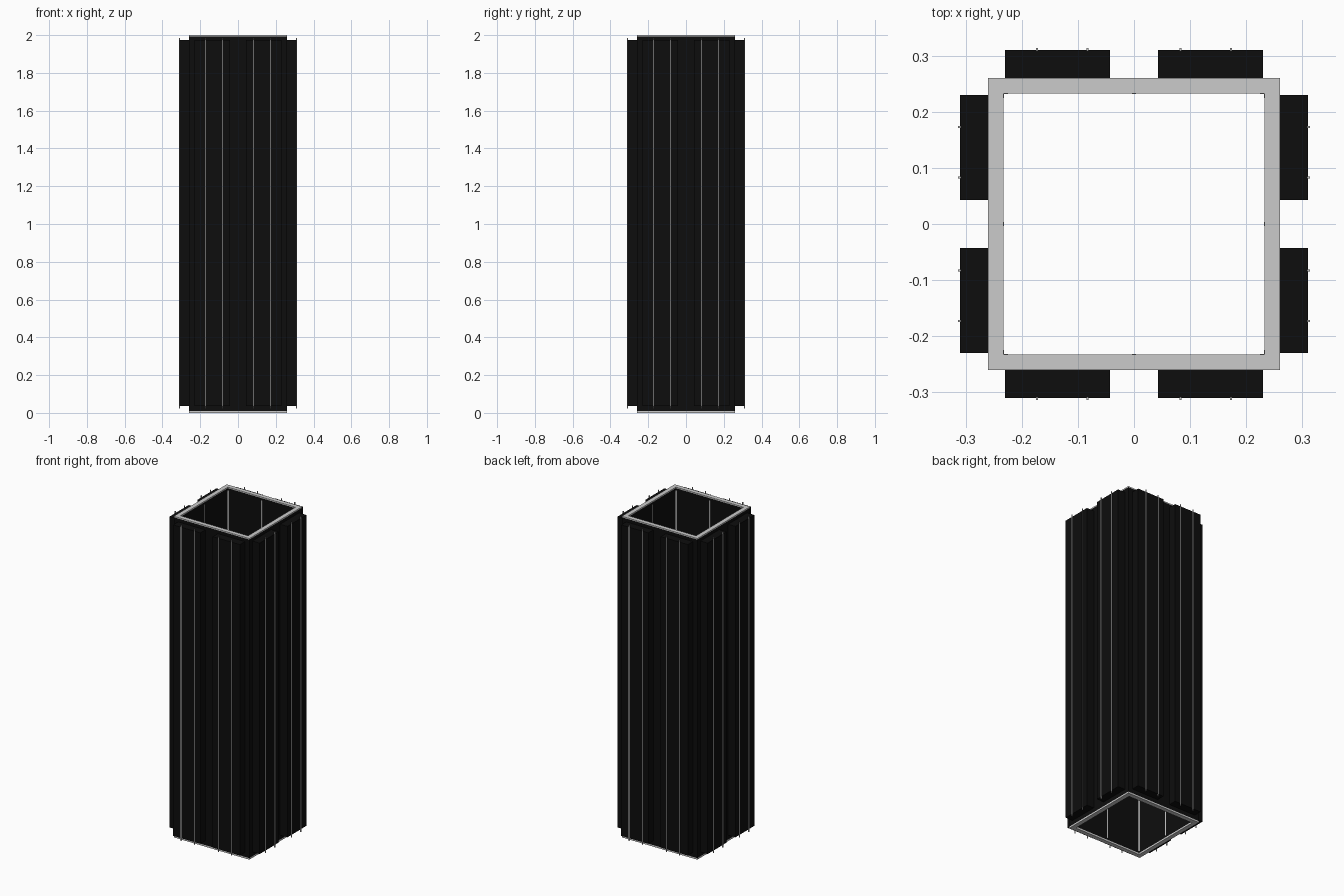
import bpy, bmesh
from mathutils import Matrix, Vector
from math import pi

if "Cube" in bpy.data.objects:
    bpy.data.objects.remove(bpy.data.objects["Cube"])

OUT, INN = 0.26, 0.233      # tower wall, outer and inner half widths
BAY = 0.31                  # front plane of the projecting bays

black = bpy.data.materials.new("dark_cladding")
black.diffuse_color = (0.004, 0.004, 0.004, 1)
black.use_nodes = True
black.node_tree.nodes["Principled BSDF"].inputs["Base Color"].default_value = black.diffuse_color


def finish(name, bm, mat=None):
    bmesh.ops.recalc_face_normals(bm, faces=bm.faces)
    me = bpy.data.meshes.new(name)
    bm.to_mesh(me)
    bm.free()
    ob = bpy.data.objects.new(name, me)
    bpy.context.collection.objects.link(ob)
    if mat:
        me.materials.append(mat)
    return ob


def ring(name, z0, z1, mat=None):
    """Square tube between two heights."""
    bm = bmesh.new()
    signs = ((-1, -1), (1, -1), (1, 1), (-1, 1))
    loops = [[bm.verts.new((sx * r, sy * r, z)) for sx, sy in signs]
             for r, z in ((OUT, z0), (OUT, z1), (INN, z1), (INN, z0))]
    for k in range(4):
        a, b = loops[k], loops[(k + 1) % 4]
        for i in range(4):
            j = (i + 1) % 4
            bm.faces.new((a[i], a[j], b[j], b[i]))
    return finish(name, bm, mat)


def four_sides(name, boxes, mat=None):
    """Boxes given for the front side, repeated on all four sides."""
    bm = bmesh.new()
    for side in range(4):
        rot = Matrix.Rotation(side * pi / 2, 4, 'Z')
        for lo, hi in boxes:
            lo, hi = Vector(lo), Vector(hi)
            m = rot @ Matrix.Translation((lo + hi) / 2) @ Matrix.Diagonal((*(hi - lo), 1))
            bmesh.ops.create_cube(bm, size=1, matrix=m)
    return finish(name, bm, mat)


# Hollow tower: grey base and roof rims around dark walls
ring("base_rim", 0, 0.01)
ring("tower_wall", 0.01, 1.993, black)
ring("roof_rim", 1.993, 2.0)

# Two projecting bays on each side
four_sides("bays", [((min(s * 0.043, s * 0.23), -BAY, 0.037),
                     (max(s * 0.043, s * 0.23), -OUT + 0.002, 1.973))
                    for s in (-1, 1)], black)

# Thin vertical posts on the bay fronts
four_sides("bay_posts", [((x - 0.002, -BAY - 0.0035, 0.022),
                          (x + 0.002, -BAY + 0.002, 1.985))
                         for x in (-0.173, -0.083, 0.083, 0.173)])

# Slim pale strips inside the shaft, mid-wall and in the corners
four_sides("inner_strips", [((x - 0.004, -INN - 0.002, 0.02),
                             (x + 0.004, -INN + 0.001, 1.98))
                            for x in (-INN + 0.004, 0, INN - 0.004)])
